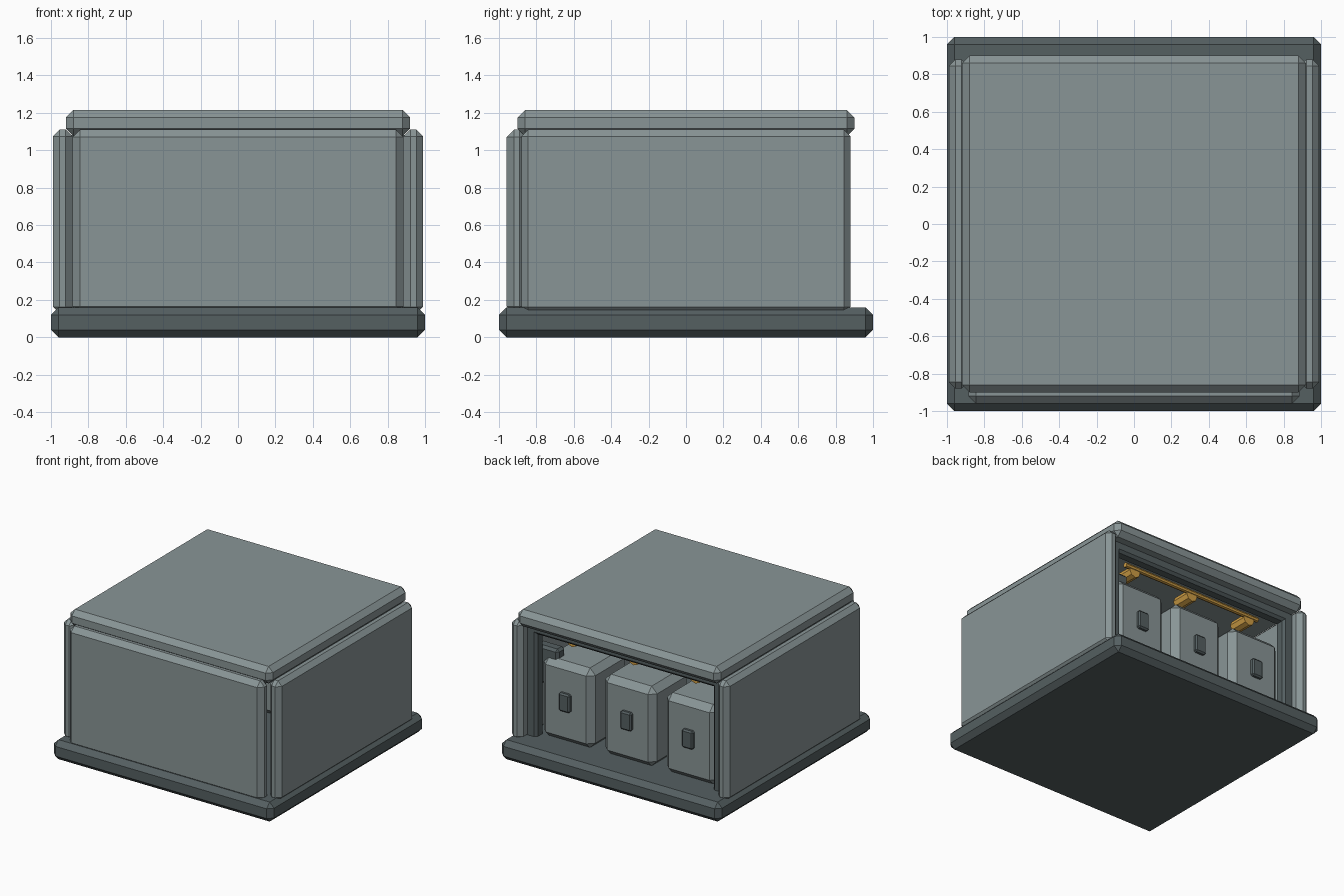
import bpy, bmesh, math
from mathutils import Matrix, Vector

if "Cube" in bpy.data.objects:
    bpy.data.objects.remove(bpy.data.objects["Cube"])


def material(name, rgb):
    m = bpy.data.materials.new(name)
    m.diffuse_color = (*rgb, 1.0)
    m.use_nodes = True
    m.node_tree.nodes["Principled BSDF"].inputs["Base Color"].default_value = m.diffuse_color
    return m


PANEL = material("light_grey", (0.25, 0.30, 0.305))
DARK = material("dark_grey", (0.09, 0.115, 0.12))
GOLD = material("gold", (0.62, 0.34, 0.06))


def finish(bm, name, mat):
    me = bpy.data.meshes.new(name)
    bmesh.ops.recalc_face_normals(bm, faces=bm.faces[:])
    bm.to_mesh(me)
    bm.free()
    me.materials.append(mat)
    ob = bpy.data.objects.new(name, me)
    bpy.context.collection.objects.link(ob)
    return ob


def box(name, lo, hi, bevel, mat):
    """Chamfered box between two opposite corners."""
    lo, hi = Vector(lo), Vector(hi)
    bm = bmesh.new()
    bmesh.ops.create_cube(bm, size=1.0)
    bmesh.ops.scale(bm, vec=hi - lo, verts=bm.verts[:])
    bmesh.ops.translate(bm, vec=(lo + hi) / 2, verts=bm.verts[:])
    bmesh.ops.bevel(bm, geom=bm.edges[:], offset=bevel, segments=1,
                    profile=0.5, affect='EDGES')
    return finish(bm, name, mat)


def rod(name, centre, radius, length, axis, mat):
    """Eight-sided rod along x or y."""
    bm = bmesh.new()
    bmesh.ops.create_cone(bm, cap_ends=True, segments=8, radius1=radius,
                          radius2=radius, depth=length)
    turn = Matrix.Rotation(math.pi / 2, 4, 'Y' if axis == 'x' else 'X')
    bmesh.ops.transform(bm, matrix=Matrix.Translation(centre) @ turn,
                        verts=bm.verts[:])
    return finish(bm, name, mat)


# Shell: plinth, lid and front wall
box("base", (-1, -1, 0), (1, 1, 0.16), 0.04, DARK)
box("lid", (-0.92, -0.90, 1.075), (0.92, 0.90, 1.215), 0.04, PANEL)
box("front_wall", (-0.885, -0.96, 0.125), (0.885, -0.85, 1.11), 0.04, PANEL)

# Side walls and the dark posts of the rear opening
for s, side in ((-1, "left"), (1, "right")):
    xs = sorted((s * 0.885, s * 0.99))
    box(side + "_wall", (xs[0], -0.88, 0.127), (xs[1], 0.88, 1.11), 0.036, PANEL)
    xs = sorted((s * 0.80, s * 0.90))
    box(side + "_post", (xs[0], 0.70, 0.14), (xs[1], 0.80, 1.09), 0.02, DARK)

# Beam across the top of the opening
box("rear_beam", (-0.89, 0.70, 1.0), (0.89, 0.80, 1.10), 0.02, DARK)

# Three cabinets, each with a small rear plate and a lamp above
for i, x in enumerate((-0.56, 0.0, 0.56), 1):
    box(f"cabinet_{i}", (x - 0.235, 0.28, 0.155), (x + 0.235, 0.76, 0.81), 0.05, PANEL)
    box(f"cabinet_plate_{i}", (x - 0.05, 0.74, 0.425), (x + 0.05, 0.79, 0.575), 0.012, DARK)
    rod(f"lamp_{i}", (x, 0.60, 0.97), 0.05, 0.16, 'y', GOLD)

# Rail that carries the lamps
rod("lamp_rail", (0, 0.67, 1.0), 0.02, 1.3, 'x', GOLD)

# Control box beside the right post
box("control_box", (0.66, 0.62, 0.57), (0.87, 0.72, 0.88), 0.02, DARK)
